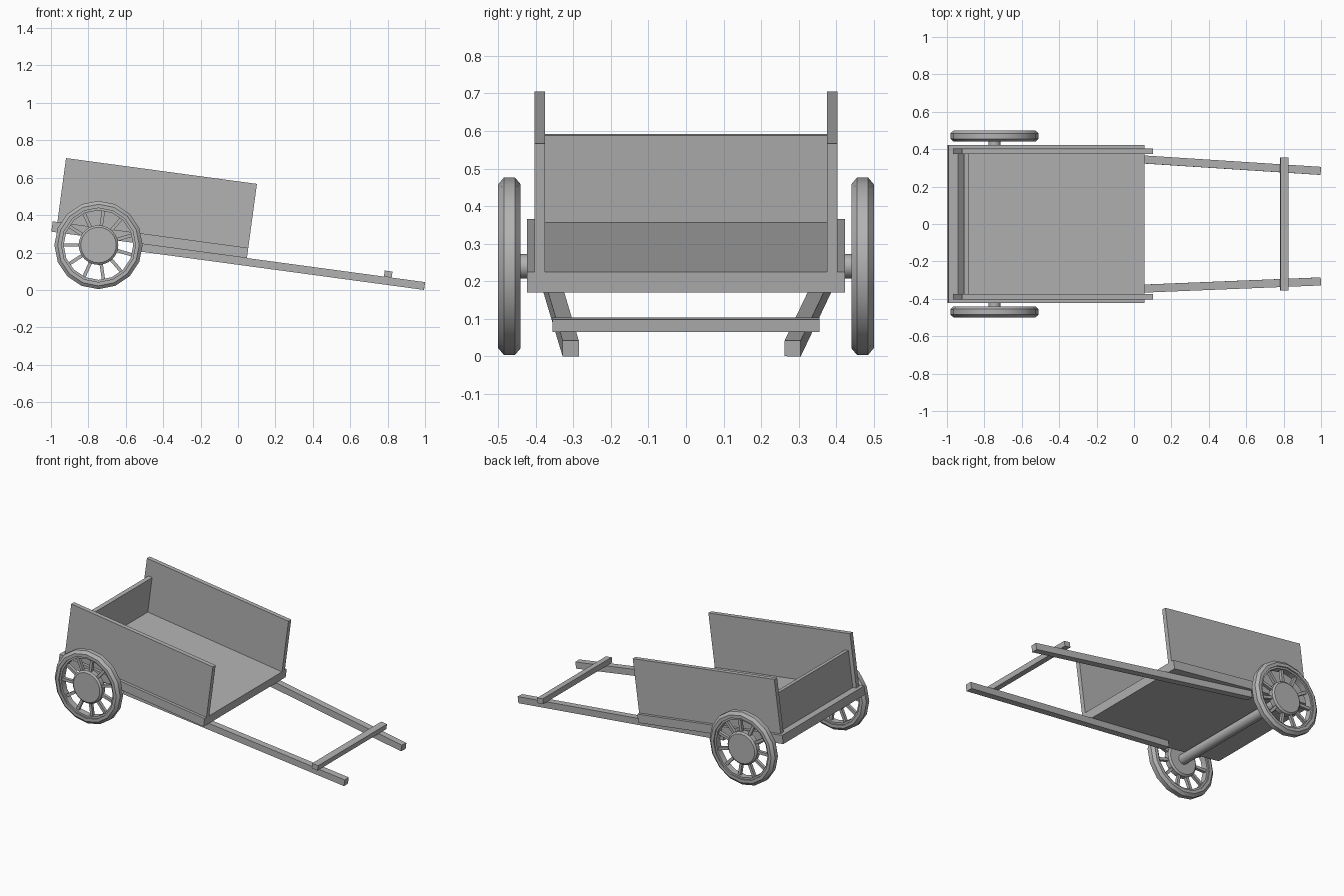
import bpy, bmesh, math
from mathutils import Matrix, Vector

if "Cube" in bpy.data.objects:
    bpy.data.objects.remove(bpy.data.objects["Cube"])

grey = bpy.data.materials.new("plain_grey")
grey.use_nodes = True
grey.diffuse_color = (0.45, 0.45, 0.45, 1)
grey.node_tree.nodes["Principled BSDF"].inputs["Base Color"].default_value = (0.45, 0.45, 0.45, 1)

# The cart rests tipped on its handles: local frame starts at the top front edge of the bed
TILT = Matrix.Translation((0.055, 0, 0.225)) @ Matrix.Rotation(math.radians(7.7), 4, 'Y')


def finish(name, bm, smooth=False):
    bmesh.ops.recalc_face_normals(bm, faces=bm.faces)
    mesh = bpy.data.meshes.new(name)
    bm.to_mesh(mesh)
    bm.free()
    mesh.materials.append(grey)
    obj = bpy.data.objects.new(name, mesh)
    bpy.context.collection.objects.link(obj)
    if smooth:
        bpy.ops.object.select_all(action='DESELECT')
        obj.select_set(True)
        bpy.context.view_layer.objects.active = obj
        bpy.ops.object.shade_smooth_by_angle(angle=math.radians(30))
    return obj


def plank(name, xs, ys, zs):
    """Box between the given limits in the tilted frame."""
    bm = bmesh.new()
    size = [b - a for a, b in (xs, ys, zs)]
    mid = [(a + b) / 2 for a, b in (xs, ys, zs)]
    bmesh.ops.create_cube(bm, size=1, matrix=TILT @ Matrix.Translation(mid) @ Matrix.Diagonal((*size, 1)))
    return finish(name, bm)


def shaft(name, rear_y, front_y):
    """Handle running from under the bed, toed in towards the front."""
    bm = bmesh.new()
    start, end = Vector((-0.605, rear_y, -0.076)), Vector((0.96, front_y, -0.076))
    run = end - start
    m = (TILT @ Matrix.Translation((start + end) / 2)
         @ Matrix.Rotation(math.atan2(run.y, run.x), 4, 'Z')
         @ Matrix.Diagonal((run.length, 0.043, 0.042, 1)))
    bmesh.ops.create_cube(bm, size=1, matrix=m)
    return finish(name, bm)


def lathe(name, profile, centre, sides, closed):
    """Turn (radius, y) points around the wheel axis."""
    bm = bmesh.new()
    verts = [bm.verts.new((0, y, r)) for r, y in profile]
    pairs = list(zip(verts, verts[1:]))
    if closed:
        pairs.append((verts[-1], verts[0]))
    edges = [bm.edges.new(p) for p in pairs]
    bmesh.ops.spin(bm, geom=verts + edges, cent=(0, 0, 0), axis=(0, 1, 0),
                   angle=math.tau, steps=sides, use_merge=True)
    bmesh.ops.remove_doubles(bm, verts=bm.verts, dist=0.0005)
    bmesh.ops.translate(bm, verts=bm.verts, vec=centre)
    return finish(name, bm, True)


# Bed and boards
plank("bed", (-1.055, 0), (-0.423, 0.423), (-0.0555, 0))
for side, s in (("left", 1), ("right", -1)):
    plank(side + "_side_board", (-1.03, 0), sorted((s * 0.375, s * 0.404)), (0, 0.345))
plank("tail_board", (-1.004, -0.977), (-0.375, 0.375), (0, 0.235))

# Pulling shafts and cross bar
shaft("left_shaft", 0.384, 0.284)
shaft("right_shaft", -0.37, -0.307)
plank("cross_bar", (0.739, 0.781), (-0.355, 0.355), (-0.0555, -0.0225))

# Axle and wheels
AXIS_X, AXIS_Z = -0.746, 0.24
lathe("axle", [(0, -0.455), (0.032, -0.455), (0.032, 0.455), (0, 0.455)],
      (AXIS_X, 0, AXIS_Z), 16, False)

SPOKES = 11
for side, s in (("left", 1), ("right", -1)):
    centre = Vector((AXIS_X, s * 0.47, AXIS_Z))
    lathe(side + "_tyre", [(0.198, -0.03), (0.218, -0.03), (0.236, -0.015), (0.236, 0.015),
                           (0.218, 0.03), (0.198, 0.03)], centre, 16, True)
    lathe(side + "_rim", [(0.186, -0.021), (0.2, -0.021), (0.2, 0.021), (0.186, 0.021)],
          centre, 16, True)
    lathe(side + "_hub", [(0, -0.024), (0.095, -0.024), (0.106, -0.015), (0.106, 0.015),
                          (0.095, 0.024), (0, 0.024)], centre, 24, False)
    bm = bmesh.new()
    for i in range(SPOKES):
        turn = Matrix.Rotation(math.tau * i / SPOKES, 4, 'Y')
        bmesh.ops.create_cube(bm, size=1, matrix=Matrix.Translation(centre) @ turn
                              @ Matrix.Translation((-0.147, 0, 0))
                              @ Matrix.Diagonal((0.095, 0.02, 0.018, 1)))
    finish(side + "_spokes", bm)
